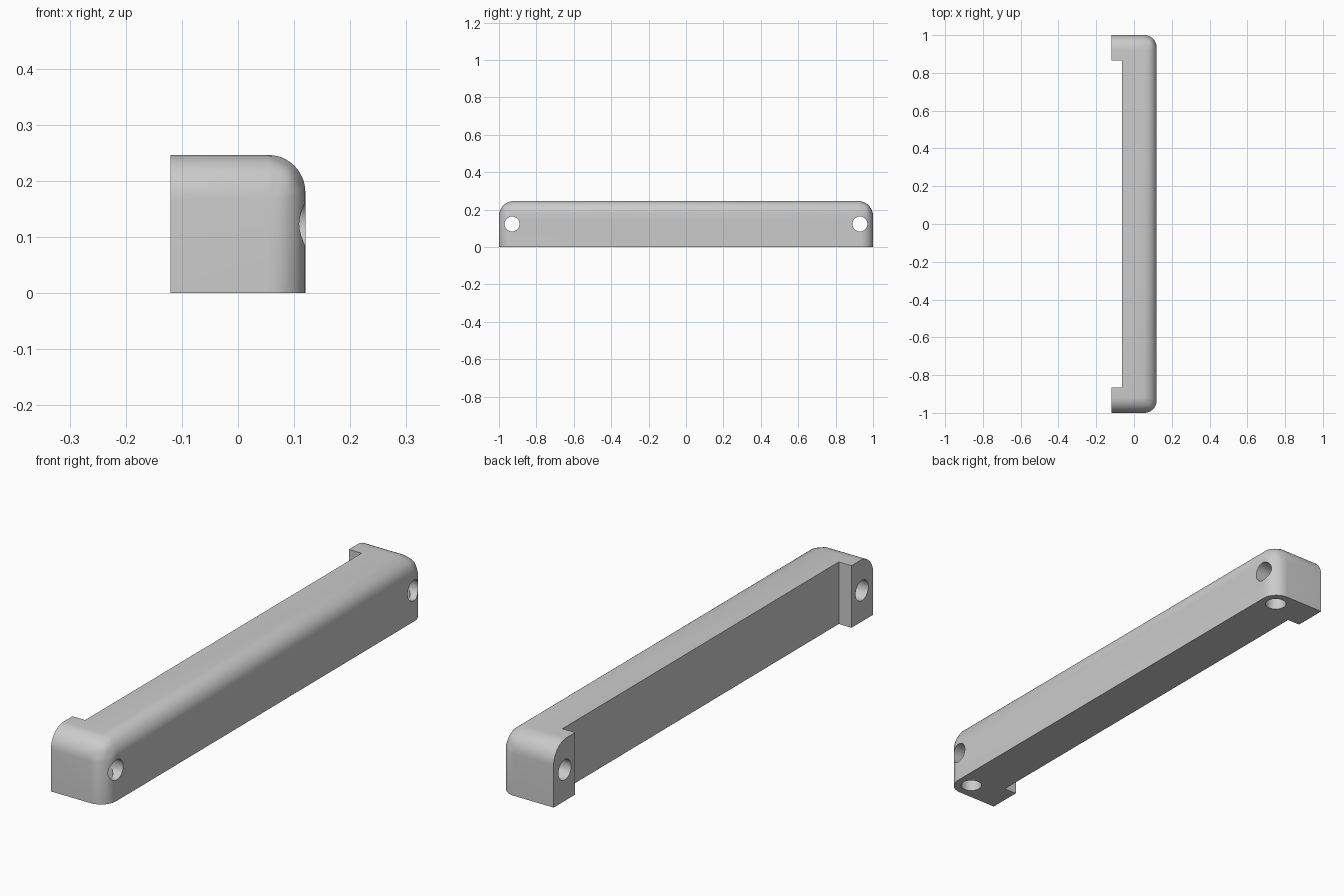
import bpy
import math

HALF_X, HALF_Y, HEIGHT = 0.12, 1.0, 0.246
END_RADIUS, SIDE_RADIUS = 0.08, 0.066
HOLE_Y, HOLE_R = 0.93, 0.04

cube = bpy.data.objects.get("Cube")
if cube:
    bpy.data.objects.remove(cube, do_unlink=True)


def box(name, x0, x1, y0, y1, z0, z1):
    bpy.ops.mesh.primitive_cube_add(size=1)
    ob = bpy.context.object
    ob.name = name
    for v in ob.data.vertices:
        v.co.x = x1 if v.co.x > 0 else x0
        v.co.y = y1 if v.co.y > 0 else y0
        v.co.z = z1 if v.co.z > 0 else z0
    return ob


def drill(name, radius, depth, location, rotation=(0, 0, 0)):
    bpy.ops.mesh.primitive_cylinder_add(vertices=48, radius=radius, depth=depth,
                                        location=location, rotation=rotation)
    ob = bpy.context.object
    ob.name = name
    return ob


def apply(ob, mod):
    bpy.ops.object.select_all(action='DESELECT')
    ob.select_set(True)
    bpy.context.view_layer.objects.active = ob
    bpy.ops.object.modifier_apply(modifier=mod.name)


def cut(ob, cutter):
    cutter.hide_render = True
    mod = ob.modifiers.new("cut", 'BOOLEAN')
    mod.operation = 'DIFFERENCE'
    mod.solver = 'EXACT'
    mod.object = cutter
    apply(ob, mod)
    bpy.data.objects.remove(cutter, do_unlink=True)


# Handle block
handle = box("handle_bar", -HALF_X, HALF_X, -HALF_Y, HALF_Y, 0, HEIGHT)

# Round the top outer edge, the top end edges and the outer upright corners
mesh = handle.data
weights = mesh.attributes.new("bevel_weight_edge", 'FLOAT', 'EDGE')
for e in mesh.edges:
    a, b = (mesh.vertices[i].co for i in e.vertices)
    mid = (a + b) / 2
    top, outer, end = mid.z > HEIGHT * 0.9, mid.x > 0.1, abs(mid.y) > 0.9
    if top and end:
        weights.data[e.index].value = 1.0
    elif outer and (top or end):
        if mid.z > 0.01:
            weights.data[e.index].value = SIDE_RADIUS / END_RADIUS
bevel = handle.modifiers.new("rounding", 'BEVEL')
bevel.limit_method = 'WEIGHT'
bevel.width = END_RADIUS
bevel.segments = 12
apply(handle, bevel)

# Recess between the two mounting feet
cut(handle, box("recess_cutter", -0.3, -0.064, -0.865, 0.865, -0.1, 0.4))

# Cross holes run right through, upright holes stop at the cross hole axis
for side in (-1, 1):
    cut(handle, drill("cross_hole_cutter", HOLE_R, 0.6,
                      (0, side * HOLE_Y, HEIGHT / 2), (0, math.pi / 2, 0)))
    cut(handle, drill("upright_hole_cutter", HOLE_R, 0.246,
                      (0.054, side * HOLE_Y, 0)))

# Plain grey finish
grey = bpy.data.materials.new("plain_grey")
grey.use_nodes = True
colour = (0.6, 0.6, 0.6, 1)
grey.diffuse_color = colour
grey.node_tree.nodes["Principled BSDF"].inputs["Base Color"].default_value = colour
handle.data.materials.clear()
handle.data.materials.append(grey)
for p in handle.data.polygons:
    p.material_index = 0

bpy.ops.object.select_all(action='DESELECT')
handle.select_set(True)
bpy.context.view_layer.objects.active = handle
bpy.ops.object.shade_smooth_by_angle(angle=math.radians(30))
